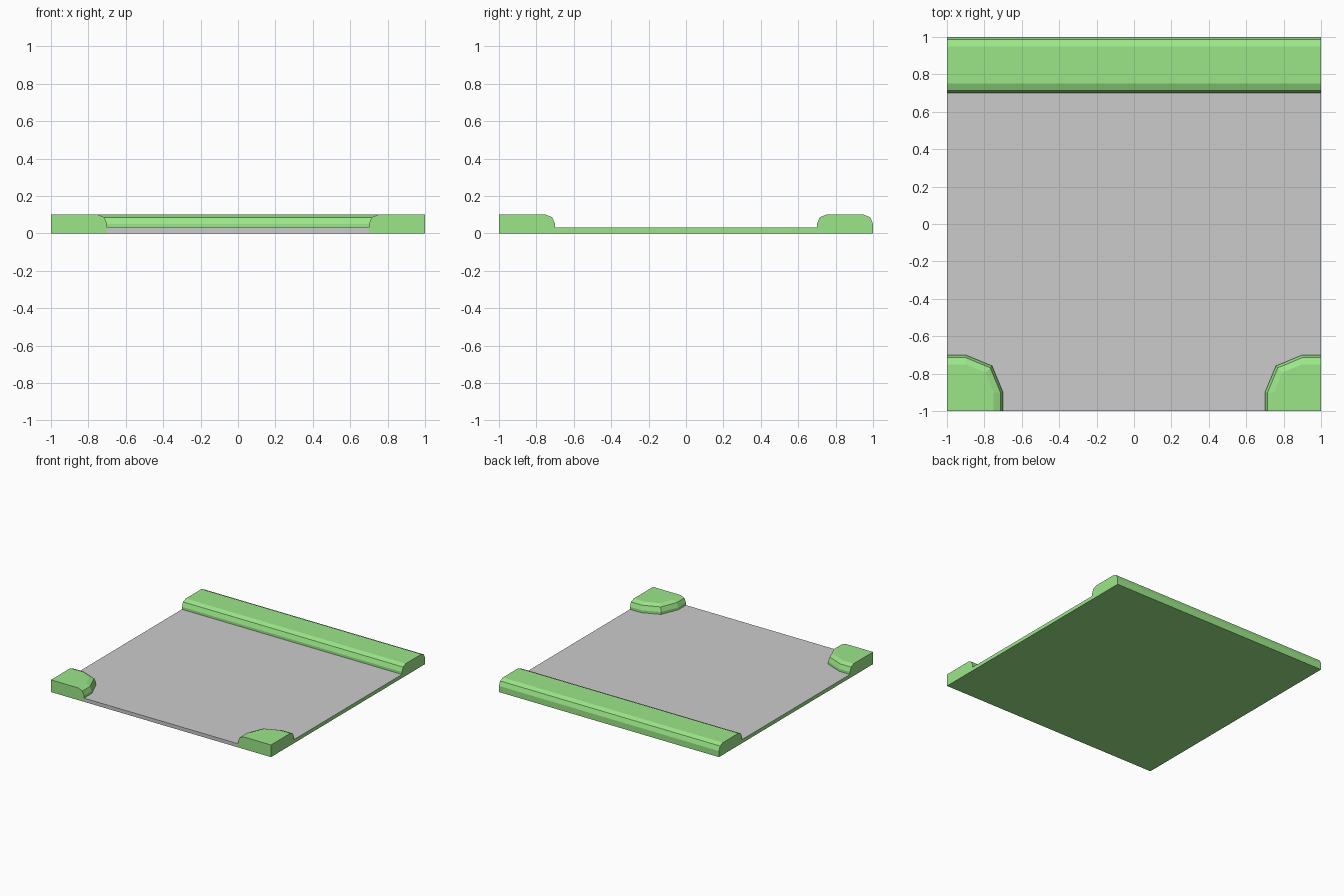
import bpy, bmesh, math

if "Cube" in bpy.data.objects:
    bpy.data.objects.remove(bpy.data.objects["Cube"])

grass = bpy.data.materials.new("grass_green")
grass.diffuse_color = (0.33, 0.79, 0.25, 1)
grass.use_nodes = True
grass.node_tree.nodes["Principled BSDF"].inputs["Base Color"].default_value = grass.diffuse_color

ROAD_Z, TOP_Z, R = 0.03, 0.10, 0.05   # road height, grass height, rounded edge radius

# Quarter-round edge as (inset, height) steps
EDGE = [(R * (1 - math.cos(a)), TOP_Z - R + R * math.sin(a))
        for a in (0, math.pi / 4, math.pi / 2)]


def corner(inset, side):
    """Plan outline of the rounded grass edge, from the side border to the front border."""
    r = 0.2 - inset
    pts = [(1, -0.9 + r)]
    pts += [(0.9 - r * math.sin(a), -0.9 + r * math.cos(a))
            for a in (0, math.pi / 4, math.pi / 2)]
    pts.append((0.9 - r, -1))
    return [(side * x, y) for x, y in pts]


def loft(name, rings, mat=None, keep=None):
    """Join rings of points, cap both ends, optionally keep only some faces."""
    bm = bmesh.new()
    loops = [[bm.verts.new(p) for p in ring] for ring in rings]
    n = len(loops[0])
    for a, b in zip(loops, loops[1:]):
        for i in range(n):
            j = (i + 1) % n
            bm.faces.new((a[i], a[j], b[j], b[i]))
    bm.faces.new(loops[0])
    bm.faces.new(loops[-1])
    bmesh.ops.recalc_face_normals(bm, faces=bm.faces)
    if keep:
        bm.normal_update()
        drop = [f for f in bm.faces if not keep(f.normal, f.calc_center_median())]
        bmesh.ops.delete(bm, geom=drop, context='FACES')
    mesh = bpy.data.meshes.new(name)
    bm.to_mesh(mesh)
    bm.free()
    obj = bpy.data.objects.new(name, mesh)
    bpy.context.collection.objects.link(obj)
    if mat:
        mesh.materials.append(mat)
    return obj


# Road slab between the grass pieces: grey top and front, green sides and bottom
plan = corner(0, 1) [::-1] + [(1, 0.7), (-1, 0.7)] + corner(0, -1)
slab = [[(x, y, z) for x, y in plan] for z in (0, ROAD_Z)]
loft("road_surface", slab, keep=lambda n, c: n.z > 0.9 or (n.y < -0.9 and c.y < -0.99))
loft("slab_sides_and_bottom", slab, grass,
     lambda n, c: n.z < -0.9 or (abs(n.x) > 0.9 and abs(c.x) > 0.99))

# Long grass bank along the back, rounded on both edges
profile = [(0.7, 0)] + [(0.7 + d, z) for d, z in EDGE]
profile += [(1 - d, z) for d, z in reversed(EDGE)] + [(1, 0)]
loft("back_grass_bank", [[(x, y, z) for y, z in profile] for x in (-1, 1)], grass)

# Two grass corners at the front
for side, label in ((-1, "left"), (1, "right")):
    rings = [[(x, y, z) for x, y in corner(d, side) + [(side, -1)]]
             for d, z in [(0, 0)] + EDGE]
    loft(f"front_{label}_grass_corner", rings, grass)
